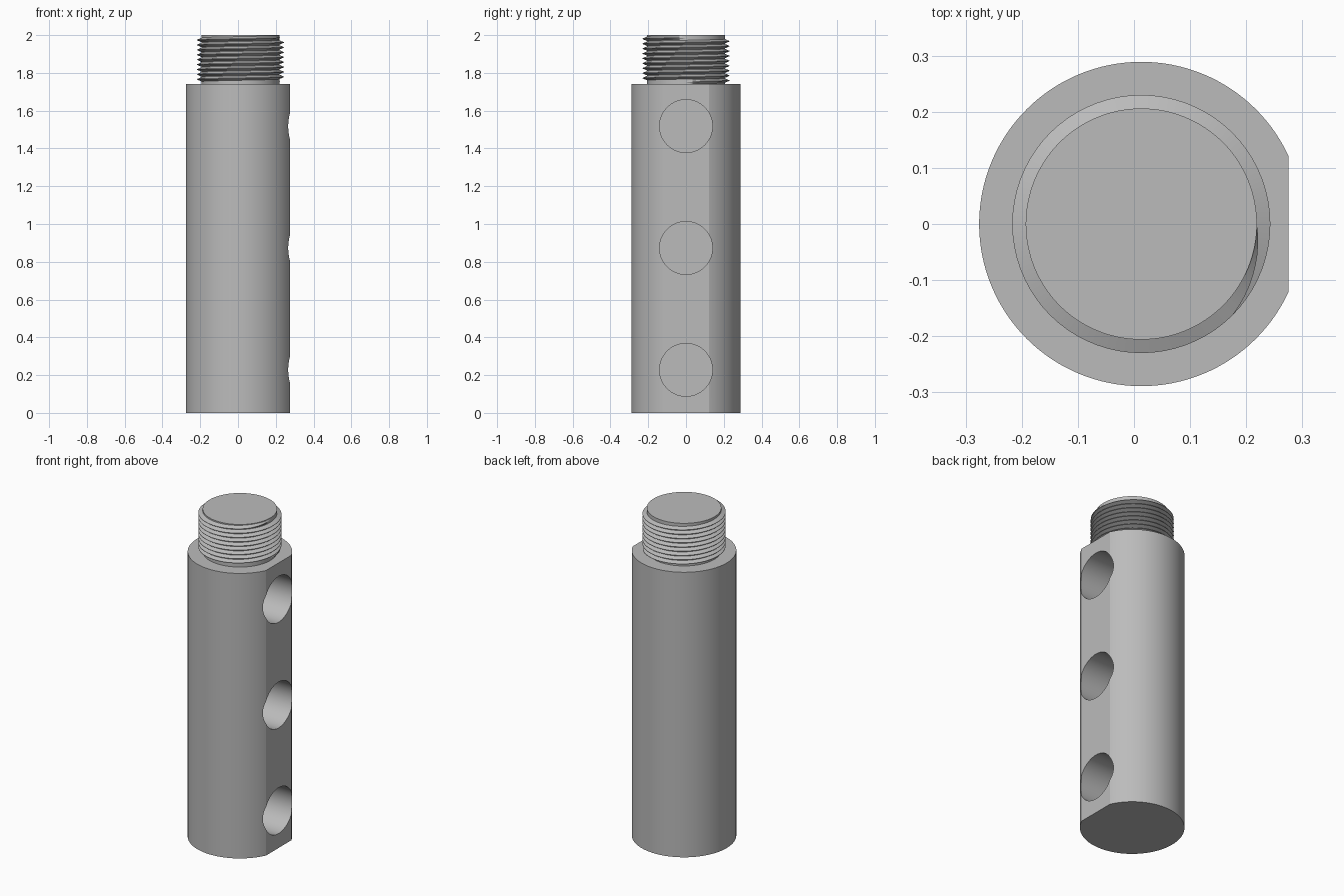
import bpy, bmesh, math
from mathutils import Matrix, Vector

cube = bpy.data.objects.get("Cube")
if cube:
    bpy.data.objects.remove(cube, do_unlink=True)

AXIS_X = 0.013
BODY_R, BODY_TOP, FLAT_X = 0.289, 1.74, 0.275
ROOT_R, CREST_R, TOP = 0.206, 0.230, 2.0
TURNS, STEPS = 10, 72
HOLE_R, HOLE_DEPTH = 0.14, 0.32

steel = bpy.data.materials.new("grey steel")
steel.use_nodes = True
GREY = (0.5, 0.5, 0.5, 1)
steel.diffuse_color = GREY
steel.node_tree.nodes["Principled BSDF"].inputs["Base Color"].default_value = GREY


def make_object(name, bm):
    bmesh.ops.recalc_face_normals(bm, faces=bm.faces)
    mesh = bpy.data.meshes.new(name)
    bm.to_mesh(mesh)
    bm.free()
    mesh.materials.append(steel)
    obj = bpy.data.objects.new(name, mesh)
    bpy.context.collection.objects.link(obj)
    return obj


def add_cylinder(bm, radius, depth, matrix, segments=128):
    bmesh.ops.create_cone(bm, cap_ends=True, segments=segments, radius1=radius,
                          radius2=radius, depth=depth, matrix=matrix)


def activate(obj):
    bpy.ops.object.select_all(action='DESELECT')
    obj.select_set(True)
    bpy.context.view_layer.objects.active = obj


def smooth(obj):
    activate(obj)
    bpy.ops.object.shade_smooth_by_angle(angle=math.radians(18))


# Round body with one flat side
bm = bmesh.new()
add_cylinder(bm, BODY_R, BODY_TOP, Matrix.Translation((AXIS_X, 0, BODY_TOP / 2)))
cut = bmesh.ops.bisect_plane(bm, geom=bm.verts[:] + bm.edges[:] + bm.faces[:],
                             plane_co=(FLAT_X, 0, 0), plane_no=(1, 0, 0), clear_outer=True)
rim = [e for e in bm.edges if e.is_boundary]
bmesh.ops.contextual_create(bm, geom=rim)
body = make_object("body", bm)

# Three blind holes drilled into the flat
bm = bmesh.new()
for z in (0.228, 0.873, 1.518):
    place = Matrix.Translation((FLAT_X + 0.1 - HOLE_DEPTH / 2, 0, z))
    add_cylinder(bm, HOLE_R, HOLE_DEPTH + 0.2, place @ Matrix.Rotation(math.pi / 2, 4, 'Y'), 96)
drill = make_object("hole_cutter", bm)
mod = body.modifiers.new("holes", 'BOOLEAN')
mod.operation, mod.solver, mod.object = 'DIFFERENCE', 'EXACT', drill
activate(body)
bpy.ops.object.modifier_apply(modifier=mod.name)
bpy.data.objects.remove(drill, do_unlink=True)
smooth(body)

# Plain core of the threaded stud
bm = bmesh.new()
add_cylinder(bm, ROOT_R, TOP - BODY_TOP + 0.02,
             Matrix.Translation((AXIS_X, 0, (TOP + BODY_TOP - 0.02) / 2)))
smooth(make_object("stud_core", bm))

# Helical thread ridge, running out at both ends
bm = bmesh.new()
pitch = (TOP - BODY_TOP) / TURNS
count = TURNS * STEPS - STEPS
rows = []
for i in range(count + 1):
    angle = 2 * math.pi * i / STEPS
    low = BODY_TOP + pitch * i / STEPS
    fade = min(1, i / (STEPS / 8), (count - i) / (STEPS / 8))
    crest = ROOT_R + (CREST_R - ROOT_R) * fade
    section = ((ROOT_R - 0.003, low), (crest, low + pitch * 0.45),
               (crest, low + pitch * 0.55), (ROOT_R - 0.003, low + pitch))
    rows.append([bm.verts.new(Vector((AXIS_X + r * math.cos(angle), r * math.sin(angle), z)))
                 for r, z in section])
for a, b in zip(rows, rows[1:]):
    for k in range(4):
        n = (k + 1) % 4
        bm.faces.new((a[k], b[k], b[n], a[n]))
bm.faces.new(rows[0])
bm.faces.new(rows[-1][::-1])
smooth(make_object("stud_thread", bm))
